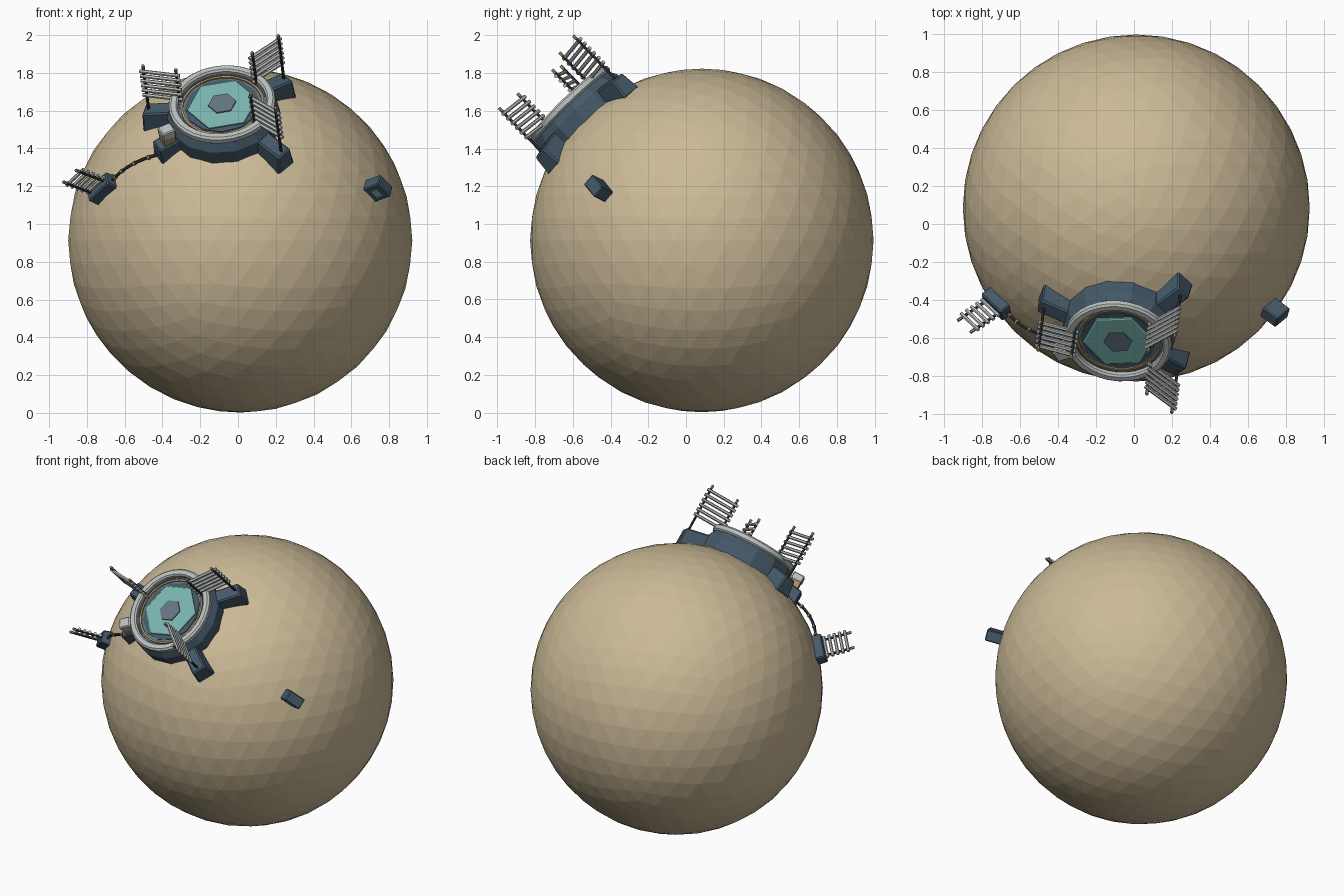
import bpy, bmesh, math
from mathutils import Vector, Matrix

if "Cube" in bpy.data.objects:
    bpy.data.objects.remove(bpy.data.objects["Cube"])

CENTER = Vector((0.012, 0.084, 0.913))
R = 0.911


def material(name, rgb):
    m = bpy.data.materials.new(name)
    m.use_nodes = True
    m.diffuse_color = (*rgb, 1)
    m.node_tree.nodes["Principled BSDF"].inputs["Base Color"].default_value = (*rgb, 1)
    return m


SAND = material("sand", (0.60, 0.49, 0.31))
SLATE = material("slate", (0.06, 0.10, 0.14))
STEEL = material("steel", (0.13, 0.18, 0.22))
PALE = material("pale metal", (0.50, 0.53, 0.52))
TEAL = material("teal", (0.20, 0.47, 0.43))
GOLD = material("gold", (0.42, 0.29, 0.13))
DARK = material("dark cable", (0.03, 0.035, 0.04))


def frame(normal, along):
    """Matrix at the globe centre: z points outward, x follows a tangent hint."""
    n = Vector(normal).normalized()
    u = Vector(along)
    u = (u - n * u.dot(n)).normalized()
    v = n.cross(u)
    return Matrix.Translation(CENTER) @ Matrix((u, v, n)).transposed().to_4x4()


def finish(name, bm, mat, matrix, smooth=False):
    bmesh.ops.recalc_face_normals(bm, faces=bm.faces)
    me = bpy.data.meshes.new(name)
    bm.to_mesh(me)
    bm.free()
    ob = bpy.data.objects.new(name, me)
    bpy.context.collection.objects.link(ob)
    me.materials.append(mat)
    ob.matrix_world = matrix
    if smooth:
        bpy.context.view_layer.objects.active = ob
        ob.select_set(True)
        bpy.ops.object.shade_smooth_by_angle()
        ob.select_set(False)
    return ob


def box(name, lo, hi, mat, matrix, taper=1.0, drop=0.0, bevel=0.0):
    """Box between corners; taper narrows the top, drop lowers its outer edge."""
    bm = bmesh.new()
    bmesh.ops.create_cube(bm, size=1)
    lo, hi = Vector(lo), Vector(hi)
    mid = (lo + hi) / 2
    for v in bm.verts:
        top, outer = v.co.z > 0, v.co.x > 0
        v.co = mid + v.co * (hi - lo)
        if top:
            v.co.y = mid.y + (v.co.y - mid.y) * taper
            v.co.z -= drop * outer
    if bevel:
        bmesh.ops.bevel(bm, geom=bm.edges[:], offset=bevel, segments=1, affect='EDGES')
    return finish(name, bm, mat, matrix)


def lathe(name, profile, sides, mat, matrix, closed=False, smooth=False):
    """Spin (radius, height) points round the local z axis."""
    bm = bmesh.new()
    rings = []
    for r, z in profile:
        rings.append([bm.verts.new((r * math.cos(math.tau * i / sides),
                                    r * math.sin(math.tau * i / sides), z))
                      for i in range(sides)])
    pairs = list(zip(rings, rings[1:]))
    if closed:
        pairs.append((rings[-1], rings[0]))
    else:
        bm.faces.new(rings[0])
        bm.faces.new(rings[-1])
    for a, b in pairs:
        for i in range(sides):
            j = (i + 1) % sides
            bm.faces.new((a[i], a[j], b[j], b[i]))
    return finish(name, bm, mat, matrix, smooth)


def rods(name, segments, radius, mat, matrix, sides=6):
    bm = bmesh.new()
    for a, b in segments:
        a, b = Vector(a), Vector(b)
        d = b - a
        m = Matrix.Translation((a + b) / 2) @ d.to_track_quat('Z', 'Y').to_matrix().to_4x4()
        bmesh.ops.create_cone(bm, cap_ends=True, segments=sides, radius1=radius,
                              radius2=radius, depth=d.length, matrix=m)
    return finish(name, bm, mat, matrix)


def ladder(name, x0, x1, low, high, count, matrix, low_inner=None):
    """Two outward posts carrying parallel rungs."""
    start = low if low_inner is None else low_inner
    posts = [((x0, 0, start), (x0, 0, high)), ((x1, 0, low), (x1, 0, high + 0.01))]
    rods(name + "_posts", posts, 0.008, DARK, matrix)
    rods(name + "_tips", [((x, 0, high - 0.005), (x, 0, high + 0.02)) for x in (x0, x1)],
         0.009, GOLD, matrix)
    step = (high - 0.02 - start) / count
    bars = [((x0 - 0.02, 0.006, high - 0.02 - step * i),
             (x1 + 0.02, 0.006, high - 0.02 - step * i)) for i in range(count)]
    rods(name + "_rungs", bars, 0.0105, PALE, matrix)


def turned(matrix, degrees):
    return matrix @ Matrix.Rotation(math.radians(degrees), 4, 'Z')


# Faceted globe
bm = bmesh.new()
bmesh.ops.create_icosphere(bm, subdivisions=4, radius=R)
finish("globe", bm, SAND, Matrix.Translation(CENTER))

# Round hub with stepped rim
hub = frame((-0.095, -0.695, 0.717), (1, 0, 0))
lathe("hub_body", [(0.295, 0.83), (0.30, 0.94), (0.275, 0.985)], 14, SLATE, hub)
lathe("hub_collar", [(0.262, 0.97), (0.268, 1.0), (0.23, 1.0), (0.23, 0.97)], 32, STEEL, hub, True)
lathe("hub_rim", [(0.272, 0.985), (0.283, 0.995), (0.283, 1.02), (0.272, 1.03),
                  (0.245, 1.03), (0.236, 1.02), (0.236, 0.985)], 32, PALE, hub, True, True)
lathe("hub_floor", [(0.24, 0.975), (0.24, 0.995)], 32, STEEL, hub)
lathe("gold_ring", [(0.222, 0.99), (0.222, 1.004), (0.210, 1.004), (0.210, 0.99)],
      32, GOLD, hub, True)
lathe("hatch_seat", [(0.20, 0.99), (0.20, 1.0)], 12, SLATE, hub)
hatch = turned(hub, 8)
lathe("hatch", [(0.188, 0.99), (0.188, 1.008), (0.18, 1.012)], 6, TEAL, hatch)
lathe("hatch_core", [(0.078, 1.0), (0.075, 1.018)], 6, STEEL, hatch)

# Three buttresses, each with a ladder
for i, angle in enumerate((40, -43, 165)):
    arm = turned(hub, angle)
    box(f"buttress_{i}", (0.22, -0.06, 0.79), (0.44, 0.06, 0.955), SLATE, arm, 0.75, 0.05, 0.008)
    ladder(f"ladder_{i}", 0.235, 0.415, 0.88, 1.21, 6, arm, 0.98)

# Console beside the hub
desk = turned(hub, -154)
box("console_base", (0.27, -0.055, 0.81), (0.40, 0.055, 0.925), SLATE, desk, 0.85, 0.02, 0.006)
box("console_band", (0.30, -0.035, 0.91), (0.365, 0.035, 0.955), GOLD, desk)
box("console_top", (0.295, -0.038, 0.95), (0.37, 0.038, 1.0), PALE, desk, 0.9, 0, 0.006)

# Small outpost with its own ladder
post = frame((-0.785, -0.54, 0.296), (0.6, -0.55, 0.55))
box("outpost_base", (-0.085, -0.05, 0.86), (0.085, 0.05, 0.965), SLATE, post, 0.8, 0, 0.007)
ladder("outpost_ladder", -0.055, 0.055, 0.94, 1.13, 5, post)

# Cable hugging the globe between console and outpost
a = (desk @ Vector((0.39, 0, 0.85)) - CENTER).normalized()
b = (post @ Vector((0.06, 0, 0.93)) - CENTER).normalized()
path = [CENTER + a.slerp(b, t / 12) * (R + 0.012 + 0.022 * math.sin(math.pi * t / 12))
        for t in range(13)]
rods("cable", list(zip(path, path[1:])), 0.009, DARK, Matrix())
rods("cable_clips", [(path[i], path[i].lerp(path[i + 1], 0.4)) for i in (2, 5, 8, 10)],
     0.013, GOLD, Matrix())

# Lone beacon block with an inset panel
beacon = frame((0.765, -0.575, 0.29), (0.59, 0.52, -0.62))
box("beacon", (-0.055, -0.036, 0.87), (0.055, 0.036, 1.005), SLATE, beacon, 1, 0, 0.006)
box("beacon_panel", (-0.025, -0.040, 0.935), (0.025, -0.034, 0.975), TEAL, beacon)
